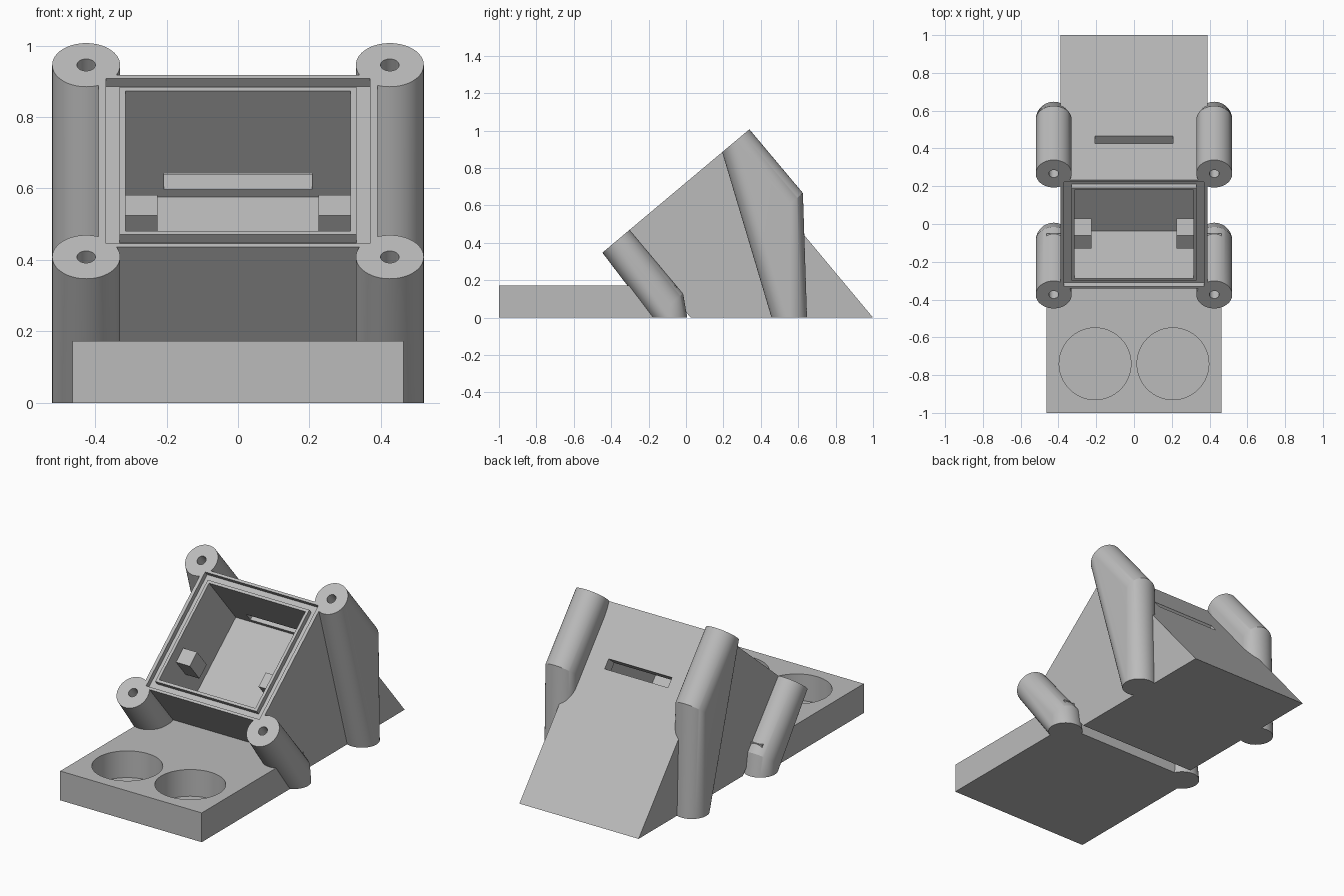
import bpy, bmesh, math
from mathutils import Matrix, Vector

if "Cube" in bpy.data.objects:
    bpy.data.objects.remove(bpy.data.objects["Cube"])

TILT = math.radians(40)
# Frame of the sloping face: local x across, y up the slope, z out of the face
FACE = Matrix.Translation((0, -0.054, 0.677)) @ Matrix.Rotation(TILT, 4, 'X')

grey = bpy.data.materials.new("light_grey")
grey.diffuse_color = (0.5, 0.5, 0.5, 1)
grey.use_nodes = True
grey.node_tree.nodes["Principled BSDF"].inputs["Base Color"].default_value = grey.diffuse_color


def to_object(name, bm):
    bmesh.ops.recalc_face_normals(bm, faces=bm.faces)
    mesh = bpy.data.meshes.new(name)
    bm.to_mesh(mesh)
    bm.free()
    mesh.materials.append(grey)
    ob = bpy.data.objects.new(name, mesh)
    bpy.context.collection.objects.link(ob)
    return ob


def box(name, x, y, z, frame=Matrix()):
    bm = bmesh.new()
    bmesh.ops.create_cube(bm, size=1)
    for v in bm.verts:
        v.co = frame @ Vector([r[0] + (c + 0.5) * (r[1] - r[0])
                               for r, c in zip((x, y, z), v.co)])
    return to_object(name, bm)


def cylinder(name, x, y, z, radius, frame=Matrix(), segments=64):
    bm = bmesh.new()
    place = frame @ Matrix.Translation((x, y, (z[0] + z[1]) / 2))
    bmesh.ops.create_cone(bm, cap_ends=True, segments=segments, radius1=radius,
                          radius2=radius, depth=z[1] - z[0], matrix=place)
    return to_object(name, bm)


def prism(name, profile, half_width):
    """Side profile (y, z) extruded across x."""
    bm = bmesh.new()
    face = bm.faces.new([bm.verts.new((-half_width, y, z)) for y, z in profile])
    new = bmesh.ops.extrude_face_region(bm, geom=[face])["geom"]
    bmesh.ops.translate(bm, vec=(2 * half_width, 0, 0),
                        verts=[v for v in new if isinstance(v, bmesh.types.BMVert)])
    return to_object(name, bm)


def pillar(name, x, s, radius=0.095, length=0.445, segments=64):
    """Tilted post blended by a convex hull into a round foot on the ground."""
    bm = bmesh.new()
    end = FACE @ Vector((x, s, -length))
    for i in range(segments):
        a = 2 * math.pi * i / segments
        dx, dy = radius * math.cos(a), radius * math.sin(a)
        bm.verts.new(FACE @ Vector((x + dx, s + dy, 0)))
        bm.verts.new(FACE @ Vector((x + dx, s + dy, -length)))
        bm.verts.new((end.x + dx, end.y + dy, 0))
    hull = bmesh.ops.convex_hull(bm, input=bm.verts)
    junk = {g for k in ("geom_interior", "geom_unused") for g in hull[k]
            if isinstance(g, bmesh.types.BMVert)}
    bmesh.ops.delete(bm, geom=list(junk), context='VERTS')
    bmesh.ops.dissolve_limit(bm, angle_limit=0.002, verts=bm.verts, edges=bm.edges)
    return to_object(name, bm)


def combine(target, other, operation):
    mod = target.modifiers.new("bool", 'BOOLEAN')
    mod.object, mod.operation, mod.solver = other, operation, 'EXACT'
    bpy.context.view_layer.objects.active = target
    bpy.ops.object.modifier_apply(modifier=mod.name)
    bpy.data.objects.remove(other)


# Wedge body: square to the sloping face, cut flat at the ground
low = FACE @ Vector((0, -0.375, 0))
high = FACE @ Vector((0, 0.375, 0))
run = math.tan(TILT)
stand = prism("stand", [(low.y, low.z), (low.y + low.z * run, 0),
                        (1.0, 0), (high.y, high.z)], 0.39)

# Front tray
combine(stand, box("tray", (-0.463, 0.463), (-1, -0.05), (0, 0.173)), 'UNION')

# Corner pillars
for x in (-0.425, 0.425):
    for s in (-0.418, 0.418):
        combine(stand, pillar("pillar", x, s), 'UNION')

# Screw holes in the pillars
for x in (-0.425, 0.425):
    for s in (-0.418, 0.418):
        combine(stand, cylinder("screw_hole", x, s, (-0.2, 0.05), 0.026, FACE, 32),
                'DIFFERENCE')

# Gasket groove: a frame-shaped cutter around the opening
groove = box("groove", (-0.37, 0.37), (-0.36, 0.36), (-0.03, 0.03), FACE)
combine(groove, box("lip", (-0.332, 0.332), (-0.321, 0.321), (-0.1, 0.1), FACE),
        'DIFFERENCE')
combine(stand, groove, 'DIFFERENCE')

# Inner cavity and the slot through its back wall
combine(stand, box("cavity", (-0.315, 0.315), (-0.305, 0.305), (-0.388, 0.05), FACE),
        'DIFFERENCE')
combine(stand, box("slot", (-0.207, 0.207), (0.25, 0.45), (-0.361, -0.302), FACE),
        'DIFFERENCE')

# Round wells in the tray
for x in (-0.206, 0.206):
    combine(stand, cylinder("well", x, -0.74, (0.015, 0.25), 0.19, segments=96),
            'DIFFERENCE')

# Mounting blocks on the cavity side walls
for side in (-1, 1):
    xs = sorted((side * 0.225, side * 0.33))
    combine(stand, box("block", xs, (-0.156, -0.067), (-0.21, -0.069), FACE), 'UNION')

# Smooth round walls, keep corners crisp
bpy.ops.object.select_all(action='DESELECT')
stand.select_set(True)
bpy.context.view_layer.objects.active = stand
bpy.ops.object.shade_smooth_by_angle(angle=math.radians(25))
